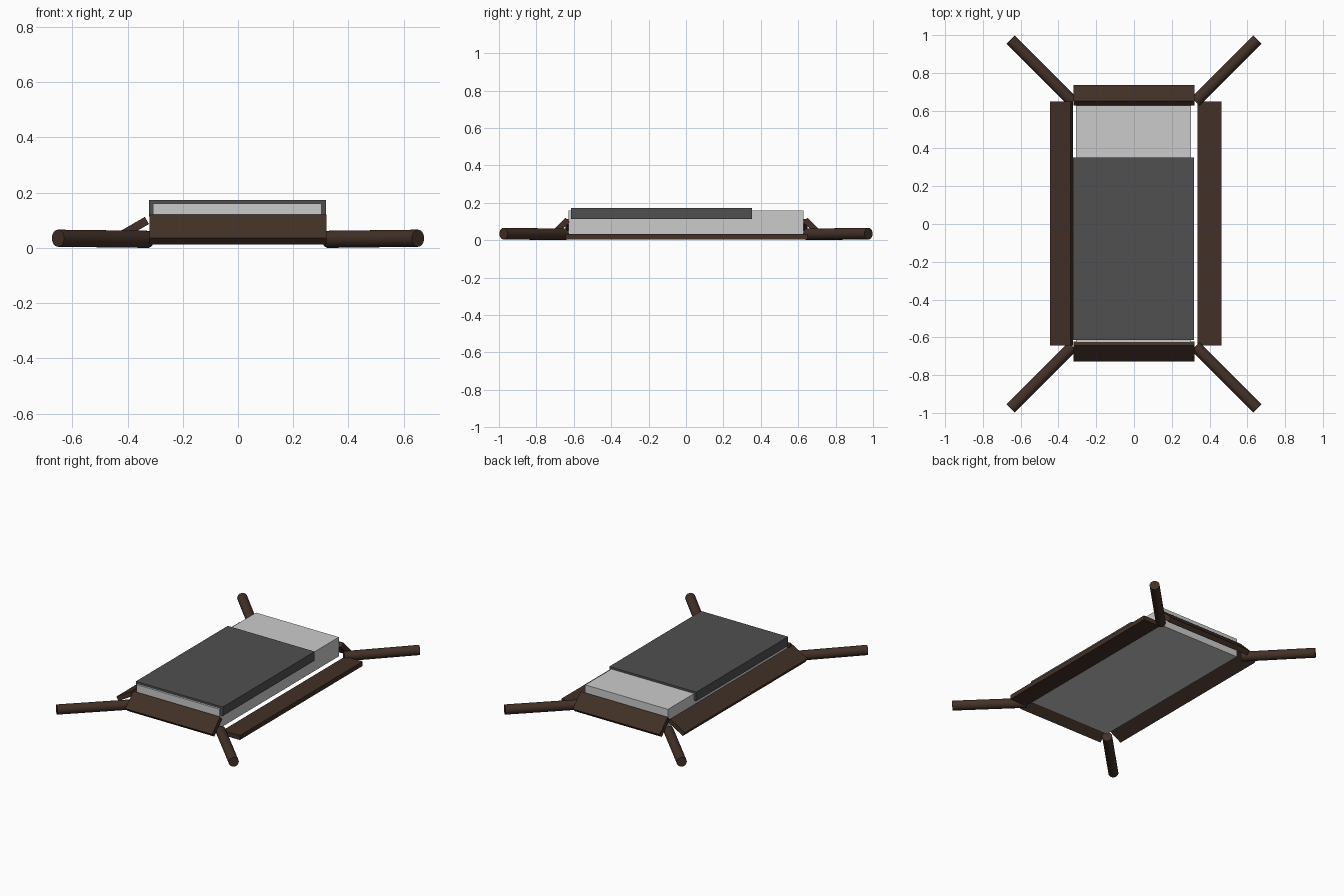
import bpy
from math import radians
from mathutils import Vector

if "Cube" in bpy.data.objects:
    bpy.data.objects.remove(bpy.data.objects["Cube"])


def material(name, rgb):
    mat = bpy.data.materials.new(name)
    mat.diffuse_color = (*rgb, 1)
    mat.use_nodes = True
    mat.node_tree.nodes["Principled BSDF"].inputs["Base Color"].default_value = mat.diffuse_color
    return mat


wood = material("dark_wood", (0.055, 0.03, 0.02))
fabric = material("dark_fabric", (0.08, 0.08, 0.08))


def box(name, centre, size, mat=None, rot=(0, 0, 0)):
    bpy.ops.mesh.primitive_cube_add(size=1, location=centre,
                                    rotation=[radians(a) for a in rot])
    ob = bpy.context.object
    ob.name = name
    ob.scale = size
    bpy.ops.object.transform_apply(location=False, rotation=False, scale=True)
    if mat:
        ob.data.materials.append(mat)
    return ob


def rod(name, a, b, radius, mat):
    a, b = Vector(a), Vector(b)
    d = b - a
    bpy.ops.mesh.primitive_cylinder_add(vertices=32, radius=radius,
                                        depth=d.length, location=(a + b) / 2)
    ob = bpy.context.object
    ob.name = name
    ob.rotation_euler = d.to_track_quat('Z', 'Y').to_euler()
    ob.data.materials.append(mat)
    bpy.ops.object.shade_smooth_by_angle()


# Mattress and blanket
box("mattress", (-0.002, 0, 0.096), (0.61, 1.256, 0.128))
box("blanket", (-0.002, -0.131, 0.143), (0.64, 0.967, 0.06), fabric)

# End boards, fallen outwards at 45 degrees
box("front_board", (0, -0.675, 0.066), (0.64, 0.12, 0.033), wood, (45, 0, 0))
box("back_board", (0, 0.681, 0.066), (0.64, 0.12, 0.033), wood, (-45, 0, 0))

# Side rails: left one leaning on the mattress, right one flat
box("left_rail", (-0.384, 0.003, 0.068), (0.125, 1.292, 0.03), wood, (0, -30, 0))
box("right_rail", (0.4, 0.003, 0.018), (0.127, 1.292, 0.03), wood)

# Legs splayed out from the corners
for sx, side in ((-1, "left"), (1, "right")):
    for sy, end in ((-1, "front"), (1, "back")):
        rod(f"{end}_{side}_leg", (sx * 0.326, sy * 0.648, 0.031),
            (sx * 0.652, sy * 0.976, 0.035), 0.031, wood)
